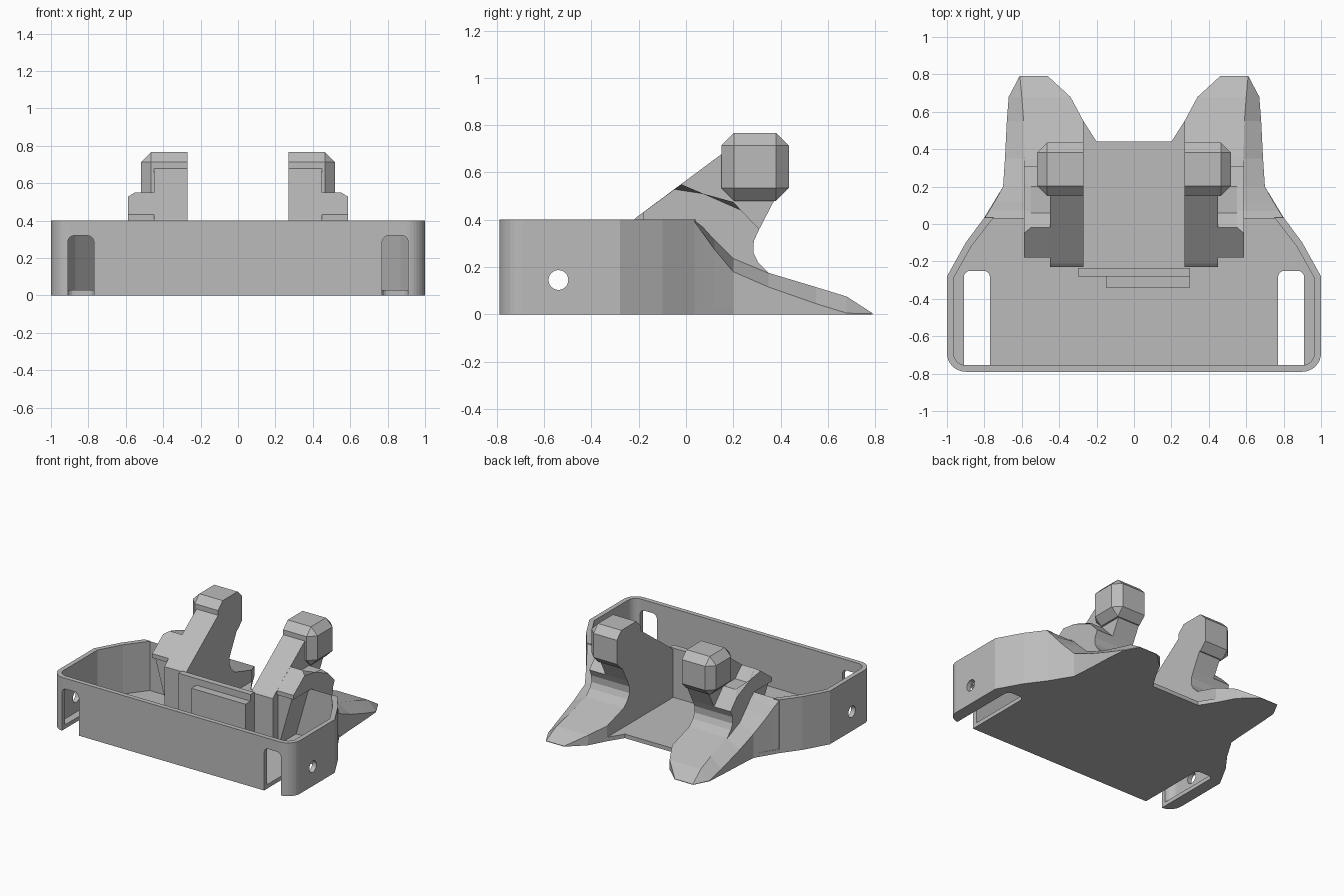
import bpy, bmesh
from math import sin, cos, pi

old = bpy.data.objects.get("Cube")
if old:
    bpy.data.objects.remove(old)

grey = bpy.data.materials.new("plain_grey")
grey.use_nodes = True
grey.diffuse_color = (0.5, 0.5, 0.5, 1)
grey.node_tree.nodes["Principled BSDF"].inputs["Base Color"].default_value = (0.5, 0.5, 0.5, 1)


def finish(name, bm, mirror=False, cutter=False):
    bmesh.ops.recalc_face_normals(bm, faces=bm.faces)
    me = bpy.data.meshes.new(name)
    bm.to_mesh(me)
    bm.free()
    ob = bpy.data.objects.new(name, me)
    bpy.context.collection.objects.link(ob)
    me.materials.append(grey)
    if mirror:
        ob.modifiers.new("mirror", "MIRROR").use_axis[0] = True
    if cutter:
        ob.hide_render = True
        ob.hide_viewport = True
        ob.display_type = "WIRE"
    return ob


def loft(rings):
    """Closed solid through rings of equal point count."""
    bm = bmesh.new()
    loops = [[bm.verts.new(p) for p in r] for r in rings]
    n = len(loops[0])
    for a, b in zip(loops, loops[1:]):
        for i in range(n):
            j = (i + 1) % n
            bm.faces.new((a[i], a[j], b[j], b[i]))
    bm.faces.new(loops[0])
    bm.faces.new(loops[-1])
    return bm


def plan_prism(pts, lo, hi):
    return loft([[(x, y, z) for x, y in pts] for z in (lo, hi)])


def side_prism(pts, lo, hi):
    return loft([[(x, y, z) for y, z in pts] for x in (lo, hi)])


def box(x0, x1, y0, y1, z0, z1):
    return plan_prism([(x0, y0), (x1, y0), (x1, y1), (x0, y1)], z0, z1)


def bevel(bm, test, size, segments=1):
    edges = [e for e in bm.edges if test(*[v.co for v in e.verts])]
    bmesh.ops.bevel(bm, geom=edges, offset=size, segments=segments,
                    profile=0.5, affect="EDGES")


def cut(target, cutter):
    m = target.modifiers.new("cut", "BOOLEAN")
    m.operation = "DIFFERENCE"
    m.solver = "EXACT"
    m.object = cutter


def corner(r):
    return [(0.9 + r * sin(a * pi / 16), -0.69 - r * cos(a * pi / 16)) for a in range(9)]


def both(half):
    return [(-x, y) for x, y in reversed(half)] + half


# Tray wall: strip between the outer and inner outlines
outer = corner(0.1) + [(1, -0.28), (0.9, -0.1), (0.8, 0.035)]
inner = corner(0.065) + [(0.965, -0.29), (0.87, -0.12), (0.75, 0.035)]
wall = finish("tray_wall", plan_prism(both(outer) + both(inner)[::-1], 0, 0.4))

# Floor plate, reaching back between the feet
floor_half = outer + [(0.7, 0.2), (0.27, 0.55), (0.2, 0.44)]
floor = finish("tray_floor", plan_prism(both(floor_half), 0, 0.03))

# Strap slots and side holes
bm = box(0.77, 0.91, -0.9, -0.25, -0.1, 0.32)
bevel(bm, lambda a, b: (a.z > 0.3 and b.z > 0.3 and abs(a.x - b.x) < 0.01)
      or (a.y > -0.3 and b.y > -0.3 and abs(a.x - b.x) < 0.01), 0.035, 4)
slots = finish("slot_cutter", bm, mirror=True, cutter=True)
ring = [(-0.54 + 0.042 * cos(i * pi / 12), 0.145 + 0.042 * sin(i * pi / 12)) for i in range(24)]
holes = finish("hole_cutter", side_prism(ring, -1.2, 1.2), cutter=True)
cut(wall, slots)
cut(wall, holes)
cut(floor, slots)

# Cross wall joining the arms, with its raised clip plate
finish("cross_wall", box(-0.3, 0.3, -0.28, -0.235, 0.01, 0.4))
finish("clip_plate", box(-0.15, 0.3, -0.34, -0.275, 0.01, 0.35))

# Feet: y, inner x, ridge x, ridge z, outer x, outer z
stations = [
    (0.03, 0.27, 0.60, 0.40, 0.80, 0.40),
    (0.07, 0.27, 0.595, 0.37, 0.775, 0.345),
    (0.12, 0.27, 0.59, 0.315, 0.745, 0.275),
    (0.20, 0.27, 0.58, 0.24, 0.70, 0.18),
    (0.35, 0.27, 0.585, 0.175, 0.69, 0.115),
    (0.55, 0.27, 0.59, 0.115, 0.68, 0.045),
    (0.68, 0.34, 0.60, 0.075, 0.67, 0.005),
    (0.79, 0.46, 0.61, 0.004, 0.612, 0.002),
]
finish("rear_foot", loft([[(xi, y, 0), (xi, y, zr), (xr, y, zr), (xo, y, zo), (xo, y, 0)]
                          for y, xi, xr, zr, xo, zo in stations]), mirror=True)

# Arms: sloped front face and hollowed neck at the back
neck = [(0.31, 0.36), (0.287, 0.31), (0.285, 0.26), (0.305, 0.22), (0.36, 0.165)]
arm = [(-0.23, 0.01), (-0.23, 0.39), (-0.21, 0.41), (0.16, 0.685), (0.3, 0.7),
       (0.375, 0.485)] + neck + [(0.36, 0.01)]
finish("arm", side_prism(arm, 0.27, 0.45), mirror=True)

# Shoulder flange beside each arm, chamfered along its outer ridge
shoulder = [(-0.18, 0.4), (-0.18, 0.432), (-0.02, 0.55), (0.06, 0.475), (0.2, 0.475)]
shoulder += neck + [(0.36, 0.1), (0.04, 0.1), (0.04, 0.4)]
bm = side_prism(shoulder, 0.44, 0.587)
bevel(bm, lambda a, b: min(a.x, b.x) > 0.5 and min(a.z, b.z) > 0.46, 0.035)
finish("shoulder_flange", bm, mirror=True)

# Tapered web carrying the flange inside the tray
web = [[(0.44, y, 0.02), (0.46, y, 0.02), (0.57, y, 0.405), (0.44, y, 0.405)]
       for y in (-0.17, 0.05)]
finish("shoulder_web", loft(web), mirror=True)

# Chamfered head on each arm, flat on the inner side
bm = box(0.27, 0.518, 0.15, 0.435, 0.48, 0.768)
bevel(bm, lambda a, b: max(a.x, b.x) > 0.3, 0.054)
finish("arm_head", bm, mirror=True)
